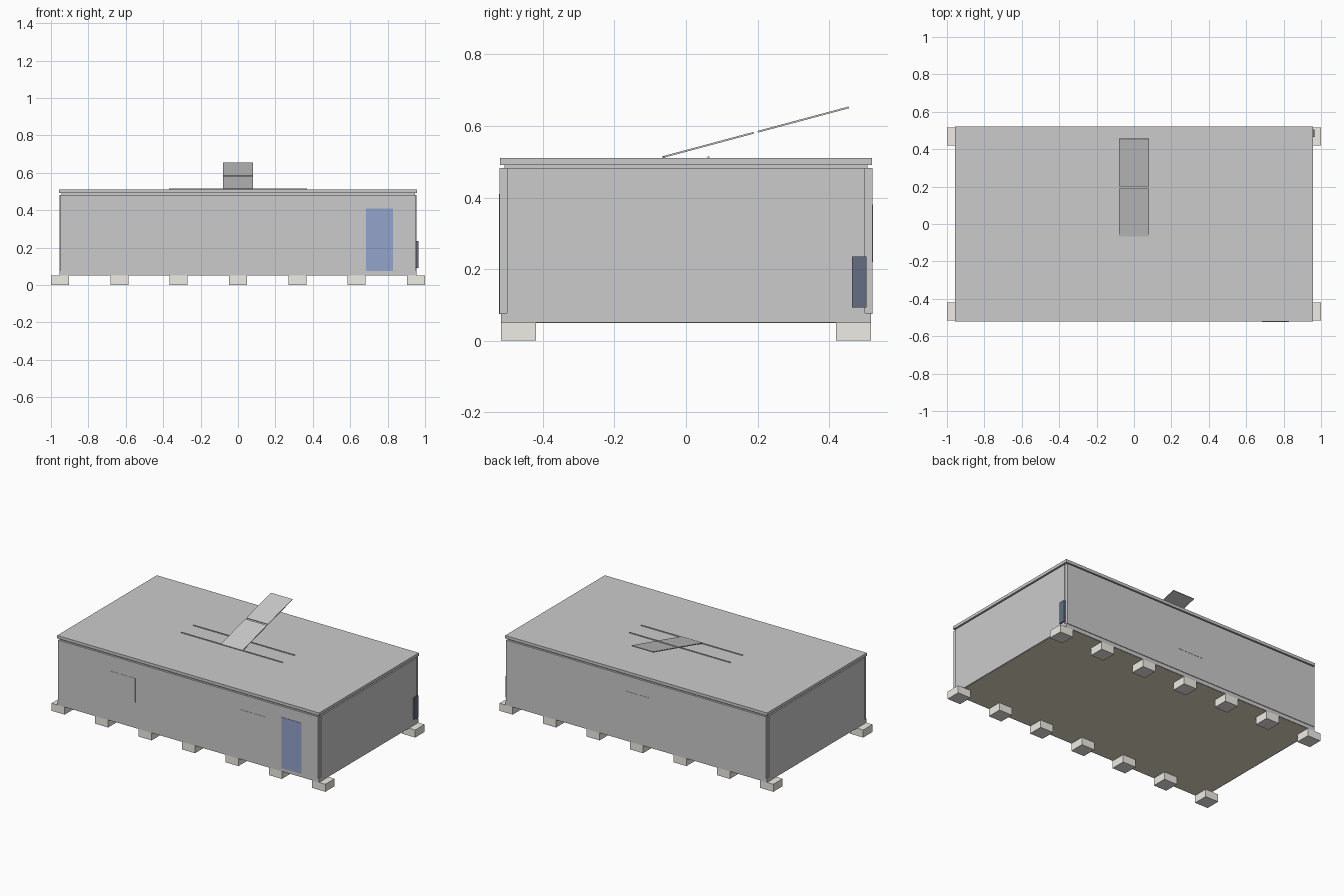
import bpy, math
from mathutils import Matrix, Vector

if "Cube" in bpy.data.objects:
    bpy.data.objects.remove(bpy.data.objects["Cube"])


def material(name, rgb):
    m = bpy.data.materials.new(name)
    m.diffuse_color = (*rgb, 1)
    m.use_nodes = True
    m.node_tree.nodes["Principled BSDF"].inputs["Base Color"].default_value = m.diffuse_color
    return m


def box(name, x, y, z, mat=None):
    """Box from (min, max) ranges on each axis."""
    bpy.ops.mesh.primitive_cube_add(size=1)
    o = bpy.context.object
    o.name = name
    ranges = (x, y, z)
    size = [b - a for a, b in ranges]
    mid = [(a + b) / 2 for a, b in ranges]
    o.data.transform(Matrix.Diagonal((*size, 1)))
    o.location = Vector(mid)
    if mat:
        o.data.materials.append(mat)
    return o


concrete = material("concrete", (0.86, 0.84, 0.78))
timber = material("timber", (0.80, 0.72, 0.58))
door_blue = material("door_blue", (0.30, 0.37, 0.60))
dark_blue = material("dark_blue", (0.13, 0.155, 0.23))

# foundation blocks in two rows
for i in range(7):
    cx = -0.952 + i * 1.904 / 6
    for side, y in (("front", (-0.517, -0.42)), ("back", (0.42, 0.517))):
        box(f"{side}_foundation_block_{i + 1}", (cx - 0.048, cx + 0.048), y, (0, 0.05), concrete)

# floor, base frame, inner core and roof
box("floor", (-0.945, 0.945), (-0.51, 0.51), (0.0495, 0.07), timber)
box("base_frame", (-0.955, 0.955), (-0.517, 0.517), (0.05, 0.077), None)
box("inner_core", (-0.945, 0.945), (-0.508, 0.508), (0.07, 0.495))
box("roof", (-0.957, 0.957), (-0.520, 0.520), (0.491, 0.51))

# wall panels, separated from the roof and corners by narrow gaps
for s, long_side, end in ((-1, "front", "left"), (1, "back", "right")):
    box(f"{long_side}_wall", (-0.950, 0.950), sorted((s * 0.50, s * 0.521)), (0.075, 0.482))
    box(f"{end}_wall", sorted((s * 0.93, s * 0.955)), (-0.50, 0.50), (0.075, 0.482))

# windows and door, nearly flush with the walls
for name, x, y in (("front_left_window", (-0.57, -0.385), (-0.5225, -0.51)),
                   ("front_right_window", (0.38, 0.567), (-0.5225, -0.51)),
                   ("back_window", (-0.095, 0.092), (0.51, 0.5225))):
    box(name, x, y, (0.22, 0.38))
box("door", (0.685, 0.83), (-0.5235, -0.51), (0.075, 0.41), door_blue)

# utility box on the right end
box("utility_box", (0.95, 0.964), (0.464, 0.505), (0.092, 0.235), dark_blue)

# roof rails carrying the tilted panels
for name, y in (("front_roof_rail", -0.062), ("back_roof_rail", 0.063)):
    box(name, (-0.37, 0.37), (y - 0.003, y + 0.003), (0.508, 0.515))

# two tilted roof panels in line
for name, y, z in (("lower_roof_panel", 0.062, 0.547), ("upper_roof_panel", 0.328, 0.618)):
    p = box(name, (-0.079, 0.079), (y - 0.132, y + 0.132), (z - 0.0025, z + 0.0025))
    p.rotation_euler.x = math.radians(15)
